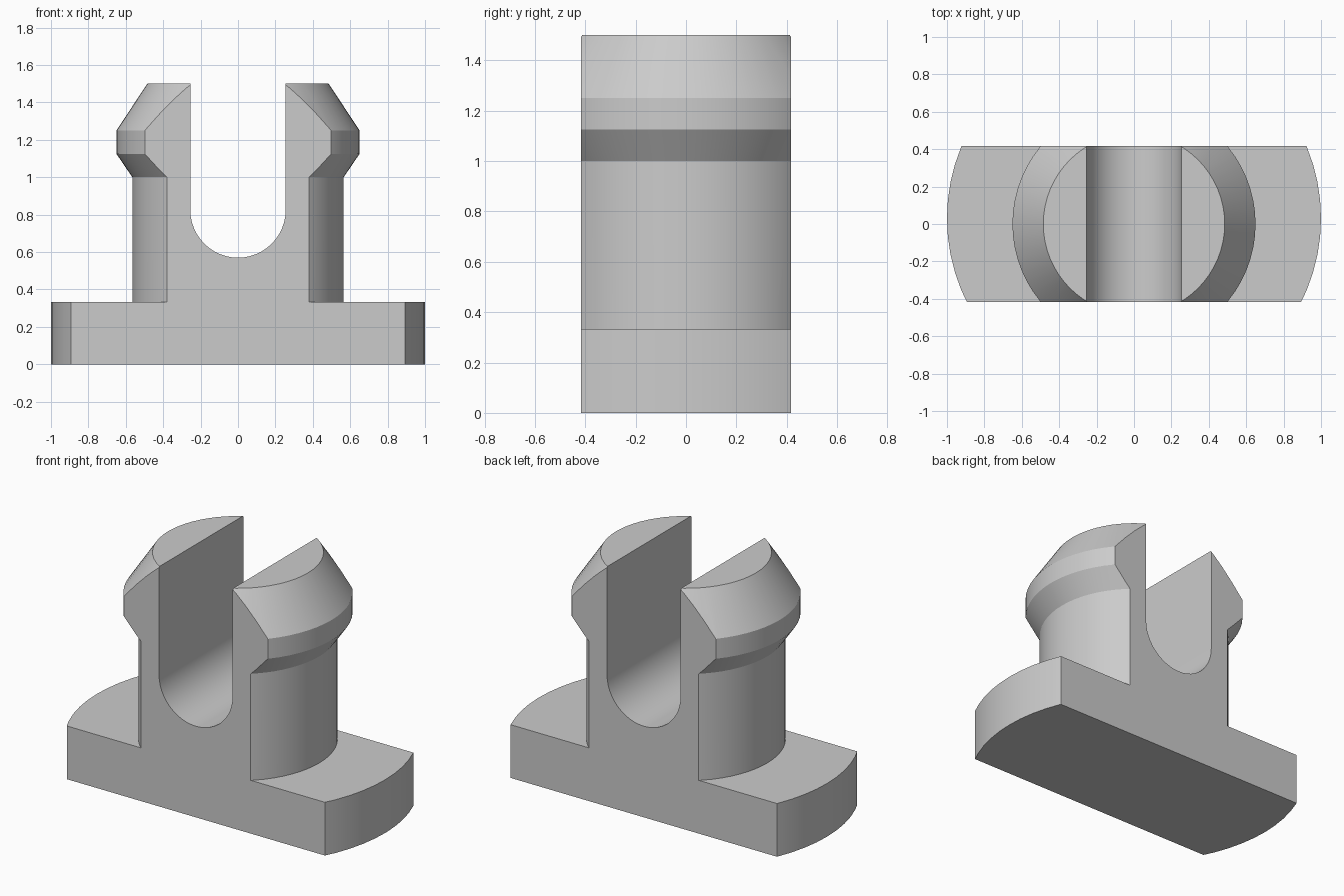
import bpy
import bmesh
from math import pi, sin, cos, radians
from mathutils import Matrix, Vector

cube = bpy.data.objects.get("Cube")
if cube:
    bpy.data.objects.remove(cube, do_unlink=True)

grey = bpy.data.materials.new("light grey plastic")
grey.use_nodes = True
colour = (0.6, 0.6, 0.6, 1)
grey.diffuse_color = colour
grey.node_tree.nodes["Principled BSDF"].inputs["Base Color"].default_value = colour

HALF_DEPTH = 0.417
SLOT = 0.255


def make_object(name, bm):
    bmesh.ops.recalc_face_normals(bm, faces=bm.faces)
    mesh = bpy.data.meshes.new(name)
    bm.to_mesh(mesh)
    bm.free()
    mesh.materials.append(grey)
    obj = bpy.data.objects.new(name, mesh)
    bpy.context.collection.objects.link(obj)
    return obj


def revolve(name, profile, y=0, steps=64):
    """Turn a closed (radius, height) profile about the vertical axis."""
    bm = bmesh.new()
    verts = [bm.verts.new((r, 0, z)) for r, z in profile]
    edges = [bm.edges.new(pair) for pair in zip(verts, verts[1:])]
    bmesh.ops.spin(bm, geom=verts + edges, cent=(0, 0, 0), axis=(0, 0, 1),
                   angle=2 * pi, steps=steps)
    bmesh.ops.remove_doubles(bm, verts=bm.verts, dist=1e-4)
    bmesh.ops.translate(bm, verts=bm.verts, vec=(0, y, 0))
    return make_object(name, bm)


def extrude_y(name, outline, depth):
    """Extrude an (x, z) outline from front to back."""
    bm = bmesh.new()
    face = bm.faces.new([bm.verts.new((x, -depth, z)) for x, z in outline])
    geom = bmesh.ops.extrude_face_region(bm, geom=[face])["geom"]
    moved = [v for v in geom if isinstance(v, bmesh.types.BMVert)]
    bmesh.ops.translate(bm, verts=moved, vec=(0, 2 * depth, 0))
    return make_object(name, bm)


def combine(target, tool, operation):
    """Apply a boolean and discard the tool."""
    mod = target.modifiers.new(operation, "BOOLEAN")
    mod.operation = operation
    mod.solver = "EXACT"
    mod.object = tool
    bpy.context.view_layer.objects.active = target
    bpy.ops.object.modifier_apply(modifier=mod.name)
    bpy.data.objects.remove(tool, do_unlink=True)


# Round foot and turned post with a flared head
clip = revolve("slotted_clip", [(0, 0), (1, 0), (1, 0.333), (0, 0.333)], y=0.03)
post = revolve("post", [(0, 0.1), (0.565, 0.1), (0.565, 1), (0.65, 1.125),
                        (0.65, 1.25), (0.485, 1.5), (0, 1.5)])
combine(clip, post, "UNION")

# Flat front and back
slab = extrude_y("slab", [(-2, -1), (2, -1), (2, 2), (-2, 2)], HALF_DEPTH)
combine(clip, slab, "INTERSECT")

# Round-bottomed slot between the two prongs
arc = [(SLOT * cos(a), 0.825 + SLOT * sin(a))
       for a in (pi + pi * i / 24 for i in range(25))]
slot = extrude_y("slot", arc + [(SLOT, 2), (-SLOT, 2)], 1)
combine(clip, slot, "DIFFERENCE")

# Smooth curved walls, crisp edges
bpy.ops.object.select_all(action="DESELECT")
clip.select_set(True)
bpy.context.view_layer.objects.active = clip
bpy.ops.object.shade_smooth_by_angle(angle=radians(25))
